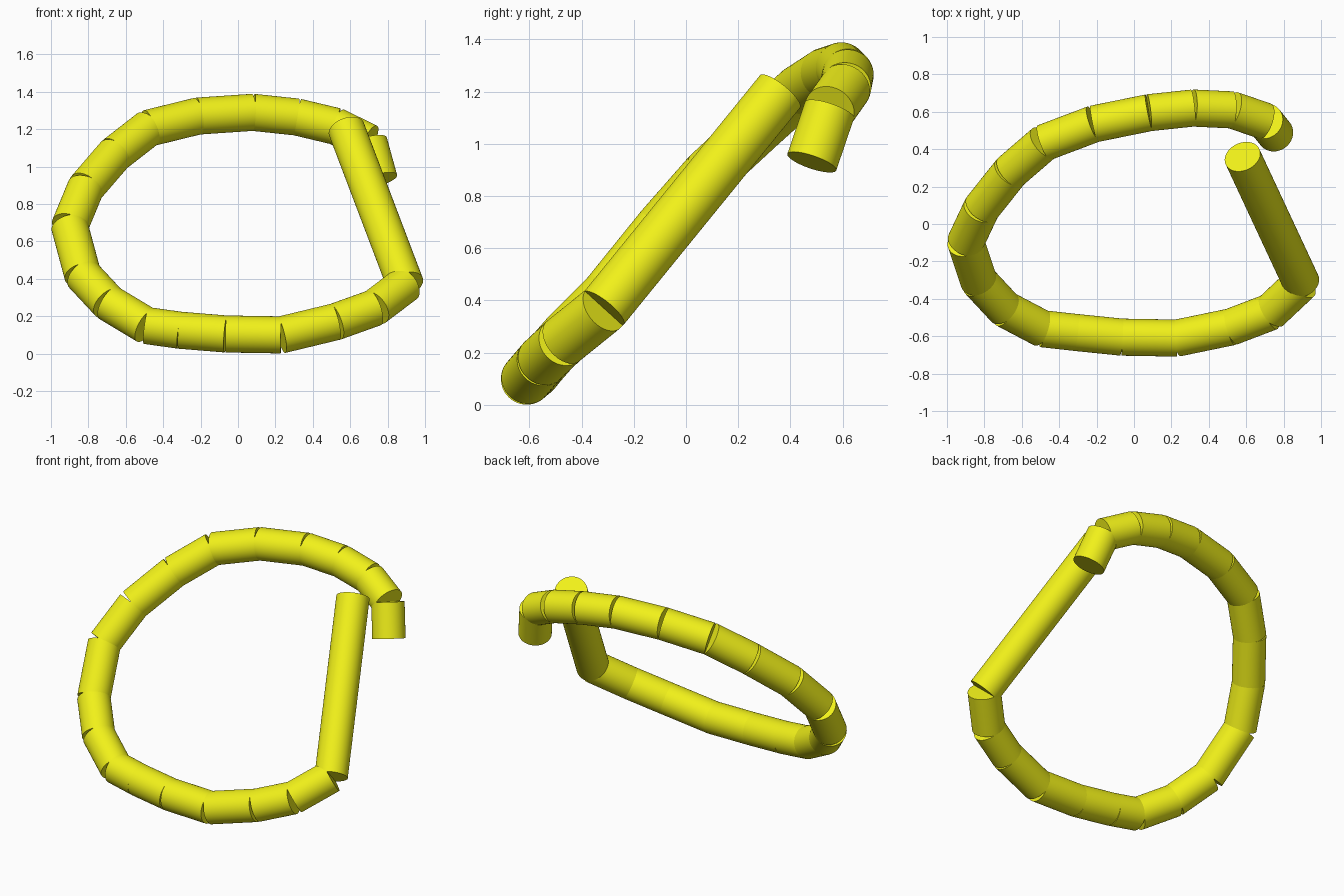
import bpy
from mathutils import Vector

RADIUS = 0.099

# Centre line: long straight bar first, then round the tilted loop to the free end
PATH = [Vector(p) for p in (
    (0.58, 0.36, 1.20), (0.895, -0.315, 0.37), (0.73, -0.47, 0.245),
    (0.52, -0.55, 0.17), (0.23, -0.61, 0.10), (-0.065, -0.605, 0.105),
    (-0.31, -0.58, 0.125), (-0.49, -0.56, 0.15), (-0.69, -0.455, 0.27),
    (-0.83, -0.305, 0.42), (-0.9, -0.095, 0.68), (-0.815, 0.085, 0.885),
    (-0.66, 0.28, 1.065), (-0.48, 0.435, 1.205), (-0.215, 0.535, 1.27),
    (0.08, 0.595, 1.29), (0.315, 0.62, 1.265), (0.525, 0.61, 1.215),
    (0.70, 0.55, 1.13), (0.755, 0.482, 0.93))]

yellow = bpy.data.materials.new("yellow")
yellow.diffuse_color = (0.88, 0.88, 0.01, 1)


def rod(name, a, b):
    """Capped straight cylinder between two points."""
    d = b - a
    bpy.ops.mesh.primitive_cylinder_add(vertices=64, radius=RADIUS,
                                        depth=d.length, location=(a + b) / 2)
    ob = bpy.context.object
    ob.name = name
    ob.rotation_euler = d.to_track_quat('Z', 'Y').to_euler()
    ob.data.materials.append(yellow)
    bpy.ops.object.shade_smooth_by_angle()


# Straight bar and the short loop segments, square-cut so the bends stay open
for i, (a, b) in enumerate(zip(PATH, PATH[1:])):
    rod("straight_bar" if i == 0 else f"loop_segment_{i:02d}", a, b)
